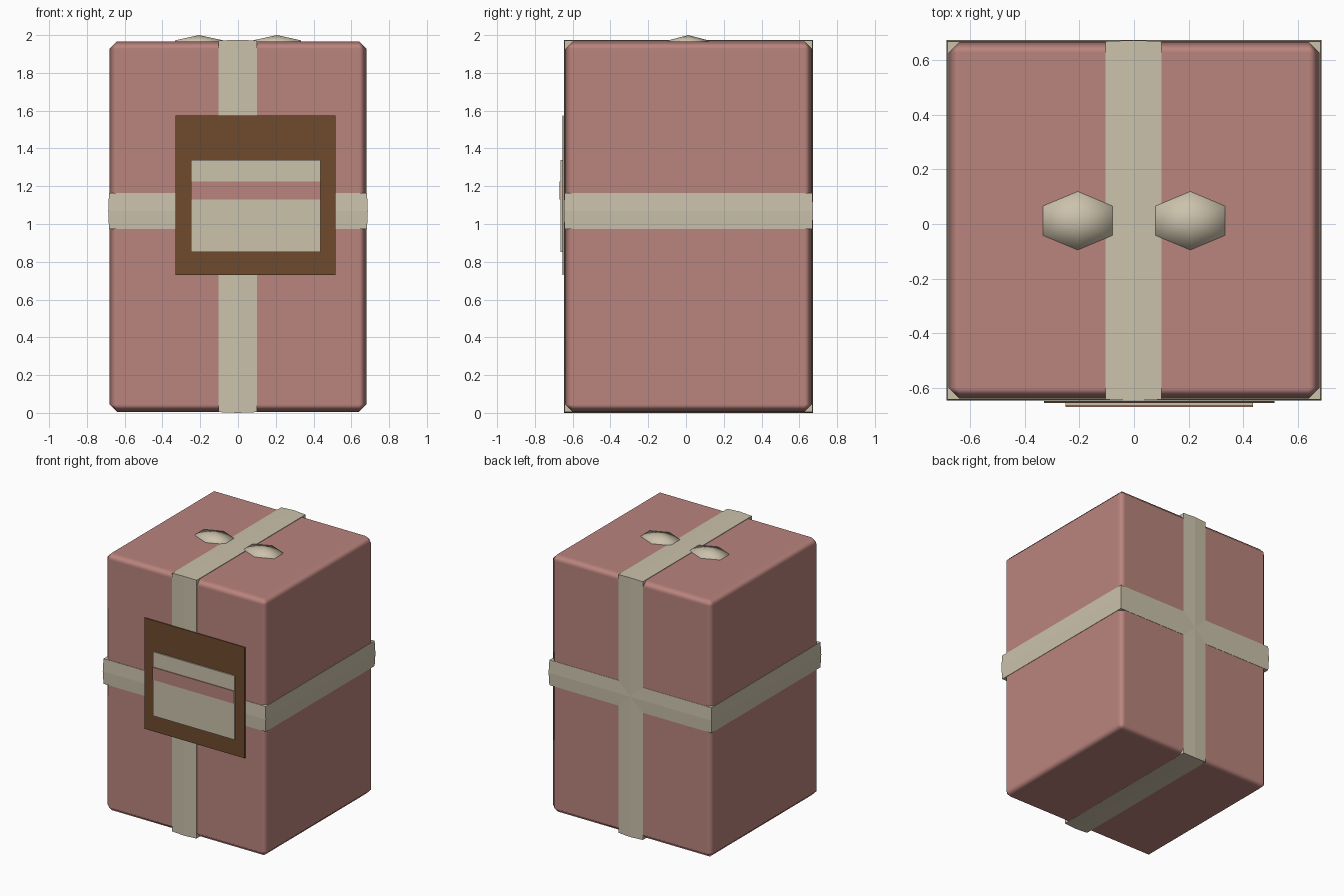
import bpy, bmesh, math
from mathutils import Vector

if "Cube" in bpy.data.objects:
    bpy.data.objects.remove(bpy.data.objects["Cube"])


def material(name, rgb):
    m = bpy.data.materials.new(name)
    m.diffuse_color = (*rgb, 1)
    m.use_nodes = True
    m.node_tree.nodes["Principled BSDF"].inputs["Base Color"].default_value = m.diffuse_color
    return m


PINK = material("dusty_pink", (0.49, 0.23, 0.207))
CREAM = material("cream", (0.60, 0.54, 0.41))
BROWN = material("brown", (0.162, 0.069, 0.027))


def add_object(name, bm, mat):
    bmesh.ops.recalc_face_normals(bm, faces=bm.faces)
    me = bpy.data.meshes.new(name)
    bm.to_mesh(me)
    bm.free()
    me.materials.append(mat)
    ob = bpy.data.objects.new(name, me)
    bpy.context.collection.objects.link(ob)
    return ob


def smooth(ob):
    for p in ob.data.polygons:
        p.use_smooth = True


def block(name, lo, hi, mat):
    lo, hi = Vector(lo), Vector(hi)
    bm = bmesh.new()
    bmesh.ops.create_cube(bm, size=1)
    for v in bm.verts:
        v.co = (lo + hi) / 2 + v.co * (hi - lo)
    return add_object(name, bm, mat)


def ribbon(name, place, u0, u1, v0, v1, w0, w1):
    """Square band with a very low central ridge, lying in the u-v plane."""
    mid = (w0 + w1) / 2
    section = [(w0, 0.004), (mid, 0.0), (w1, 0.004), (w1, 0.03), (w0, 0.03)]
    bm = bmesh.new()
    rings = []
    for su, sv in ((0, 0), (1, 0), (1, 1), (0, 1)):
        rings.append([bm.verts.new(place(u1 - d if su else u0 + d,
                                         v1 - d if sv else v0 + d, w))
                      for w, d in section])
    n = len(section)
    for i in range(4):
        a, b = rings[i], rings[(i + 1) % 4]
        for j in range(n):
            k = (j + 1) % n
            bm.faces.new((a[j], a[k], b[k], b[j]))
    return add_object(name, bm, CREAM)


# Wrapped box with chamfered, softly shaded edges
box = block("gift_box", (-0.68, -0.64, 0.005), (0.68, 0.667, 1.967), PINK)
bev = box.modifiers.new("chamfer", 'BEVEL')
bev.width = 0.04
bev.segments = 1
bev.harden_normals = True
smooth(box)

# Ribbons around the sides and over the top
ribbon("waist_ribbon", lambda u, v, w: (u, v, w),
       -0.687, 0.687, -0.647, 0.673, 0.973, 1.165)
ribbon("upright_ribbon", lambda u, v, w: (w, u, v),
       -0.647, 0.673, 0.0, 1.975, -0.104, 0.101)

# Pair of low six-sided knots on top
for side, label in ((-1, "left"), (1, "right")):
    bm = bmesh.new()
    cx, cy = side * 0.206, 0.012
    apex = bm.verts.new((cx, cy, 2.0))
    rim, base = [], []
    for i in range(6):
        a = math.radians(30 + 60 * i)
        x, y = cx + 0.148 * math.cos(a), cy + 0.107 * math.sin(a)
        rim.append(bm.verts.new((x, y, 1.972)))
        base.append(bm.verts.new((x, y, 1.95)))
    for i in range(6):
        j = (i + 1) % 6
        bm.faces.new((rim[i], rim[j], apex))
        bm.faces.new((base[i], base[j], rim[j], rim[i]))
    bm.faces.new(base)
    smooth(add_object(label + "_knot", bm, CREAM))

# Gift tag: backing card, paper and stripe
block("tag_card", (-0.33, -0.655, 0.73), (0.515, -0.648, 1.575), BROWN)
block("tag_paper", (-0.25, -0.664, 0.853), (0.436, -0.655, 1.34), CREAM)
block("tag_stripe", (-0.25, -0.67, 1.13), (0.436, -0.664, 1.226), PINK)
